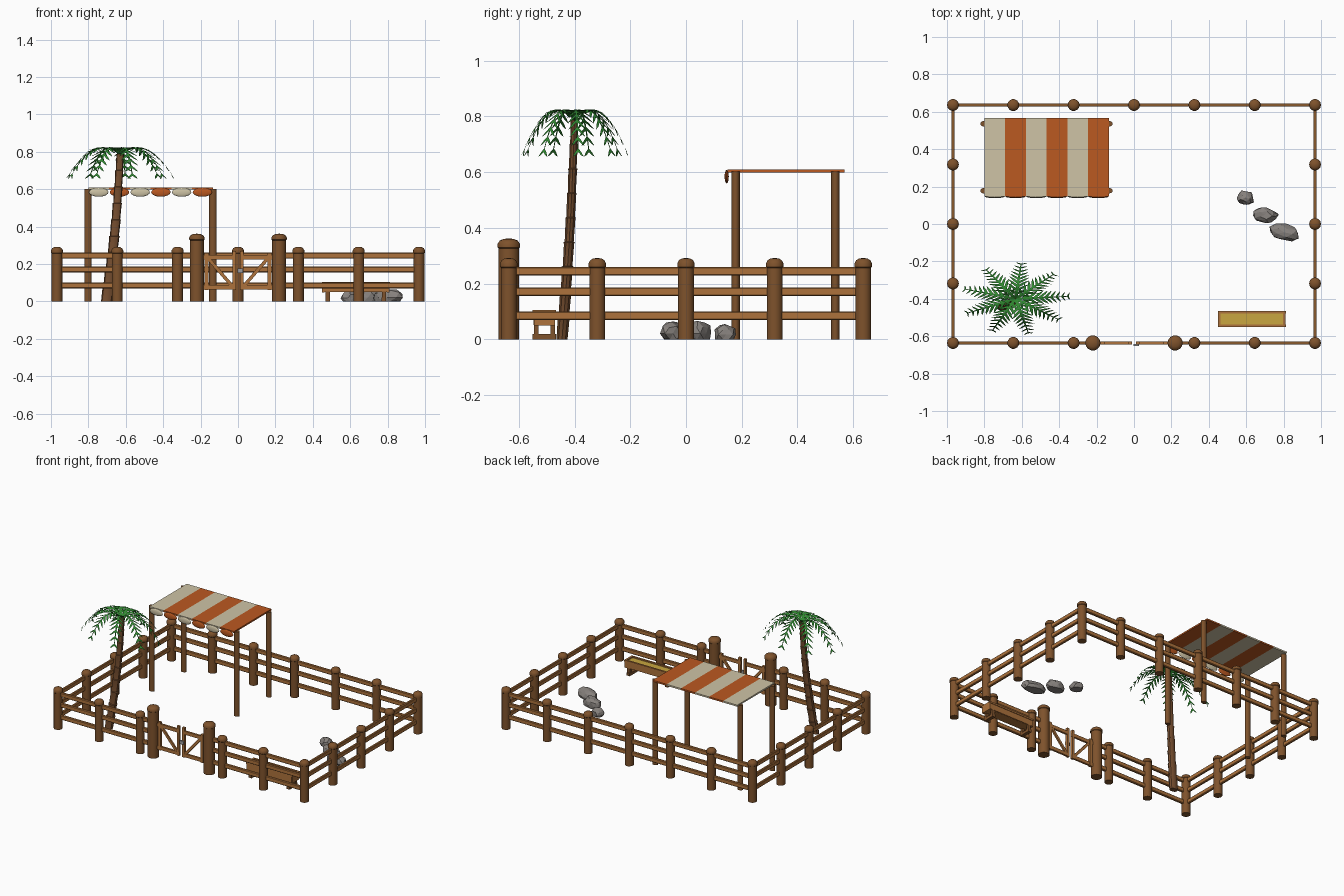
import bpy, bmesh, math, random
from mathutils import Vector, Matrix, noise

if "Cube" in bpy.data.objects:
    bpy.data.objects.remove(bpy.data.objects["Cube"])


def material(name, r, g, b):
    m = bpy.data.materials.new(name)
    m.diffuse_color = (r, g, b, 1)
    m.use_nodes = True
    m.node_tree.nodes["Principled BSDF"].inputs["Base Color"].default_value = m.diffuse_color
    return m


POST = material("post brown", 0.21, 0.085, 0.025)
RAIL = material("rail tan", 0.42, 0.17, 0.045)
TRUNK = material("trunk brown", 0.19, 0.08, 0.03)
LEAF = material("leaf green", 0.03, 0.25, 0.03)
ORANGE = material("cloth orange", 0.50, 0.10, 0.015)
CREAM = material("cloth cream", 0.62, 0.55, 0.38)
HAY = material("hay yellow", 0.58, 0.38, 0.05)
STONE = material("stone grey", 0.24, 0.22, 0.205)
METAL = material("latch grey", 0.33, 0.33, 0.34)


def add(name, verts, faces, mat, smooth=None):
    me = bpy.data.meshes.new(name)
    me.from_pydata([tuple(v) for v in verts], [], faces)
    me.materials.append(mat)
    if smooth:
        me.polygons.foreach_set("use_smooth", [True] * len(me.polygons))
        me.set_sharp_from_angle(angle=math.radians(smooth))
    ob = bpy.data.objects.new(name, me)
    bpy.context.collection.objects.link(ob)
    return ob


def tube(name, rings, mat, n=14, smooth=40):
    """Closed skin over rings of (centre, x radius, y radius)."""
    verts, faces = [], []
    for c, rx, ry in rings:
        for i in range(n):
            a = 2 * math.pi * i / n
            verts.append((c[0] + rx * math.cos(a), c[1] + ry * math.sin(a), c[2]))
    for k in range(len(rings) - 1):
        for i in range(n):
            j = (i + 1) % n
            faces.append((k * n + i, k * n + j, k * n + n + j, k * n + n + i))
    faces.append(tuple(reversed(range(n))))
    faces.append(tuple(range((len(rings) - 1) * n, len(rings) * n)))
    return add(name, verts, faces, mat, smooth)


def box(name, centre, size, mat, rot=None, bevel=0.0):
    bm = bmesh.new()
    bmesh.ops.create_cube(bm, size=1, matrix=Matrix.Diagonal((*size, 1)))
    if bevel:
        bmesh.ops.bevel(bm, geom=bm.edges[:], offset=bevel, segments=1, affect='EDGES')
    if rot:
        bmesh.ops.rotate(bm, verts=bm.verts, matrix=rot)
    bmesh.ops.translate(bm, verts=bm.verts, vec=centre)
    me = bpy.data.meshes.new(name)
    bm.to_mesh(me)
    bm.free()
    me.materials.append(mat)
    ob = bpy.data.objects.new(name, me)
    bpy.context.collection.objects.link(ob)
    return ob


# Fence posts with a domed, slightly wider cap
def post(name, x, y, r, h):
    prof = [(r, 0), (r, h - 0.035), (r * 1.1, h - 0.032), (r * 1.1, h - 0.019),
            (r * 0.9, h - 0.008), (r * 0.55, h - 0.002), (r * 0.1, h)]
    tube(name, [((x, y, z), q, q) for q, z in prof], POST)


X, Y = 0.968, 0.636
for i in range(7):
    x = (i - 3) * X / 3
    post("back_post", x, Y, 0.029, 0.292)
    if i != 3:
        post("front_post", x, -Y, 0.029, 0.292)
for s in (-1, 1):
    for y in (-Y / 2, 0, Y / 2):
        post("side_post", s * X, y, 0.029, 0.292)
    post("gate_post", s * 0.22, -Y, 0.037, 0.362)

# Three rails on every side, open at the gate
for z in (0.085, 0.171, 0.245):
    box("back_rail", (0, Y, z), (2 * X, 0.018, 0.031), RAIL, bevel=0.004)
    for s in (-1, 1):
        box("side_rail", (s * X, 0, z), (0.018, 2 * Y, 0.031), RAIL, bevel=0.004)
        box("front_rail", (s * (X + 0.22) / 2, -Y, z), (X - 0.22, 0.018, 0.031), RAIL, bevel=0.004)

# Double gate with diagonal braces
for s in (-1, 1):
    box("gate_outer_stile", (s * 0.168, -Y, 0.16), (0.02, 0.017, 0.2), RAIL)
    box("gate_inner_stile", (s * 0.021, -Y, 0.165), (0.018, 0.017, 0.21), RAIL)
    for z in (0.075, 0.235):
        box("gate_rail", (s * 0.105, -Y, z), (0.19, 0.014, 0.024), RAIL)
    ang = math.atan2(0.15, 0.13)
    box("gate_brace", (s * 0.094, -Y, 0.155), (0.2, 0.012, 0.018), RAIL,
        Matrix.Rotation(-s * ang, 3, 'Y'))
box("gate_latch", (0.012, -Y - 0.011, 0.165), (0.032, 0.012, 0.024), METAL)

# Striped canopy on four poles, with a scalloped front edge
for x in (-0.802, -0.134):
    for y in (0.178, 0.536):
        tube("canopy_pole", [((x, y, 0), 0.02, 0.015), ((x, y, 0.602), 0.02, 0.015)], POST, 12)
W = 0.665 / 6
for i in range(6):
    x = -0.8 + W * (i + 0.5)
    mat = ORANGE if i % 2 else CREAM
    box("canopy_stripe", (x, 0.358, 0.604), (W, 0.42, 0.011), mat)
    rings = []
    for k in range(9):
        a = math.pi * (k / 8 - 0.5) * 0.96
        rings.append(((x, 0.146, 0.584 + 0.024 * math.sin(a)),
                      0.052 * math.cos(a), 0.0075 * math.cos(a)))
    tube("canopy_scallop", rings, mat, 16, 60)

# Leaning palm trunk of flared segments
SX = 1.5
base, top = Vector((-0.703, -0.445, 0)), Vector((-0.63, -0.4, 0.79))


def trunk_at(t):
    p = base.lerp(top, t)
    bend = 0.01 * math.sin(math.pi * t)
    return p + Vector((bend, bend * 0.6, 0))


rings, N = [], 9
for k in range(N):
    r0 = 0.022 - 0.009 * k / N
    rings.append((trunk_at(k / N), r0 * 1.4 * 0.95, r0 * 0.95))
    rings.append((trunk_at((k + 0.9) / N), r0 * 1.4 * 1.02, r0 * 1.02))
    rings.append((trunk_at((k + 0.97) / N), r0 * 1.4 * 1.12, r0 * 1.12))
tube("palm_trunk", rings, TRUNK, 10, 30)

# Drooping feathered fronds, wider along x than y
verts, faces = [], []


def spine(t):
    return Vector((0.19 * t, 0, 0.785 + 0.235 * t - 0.35 * t * t))


def blade(pts, a):
    k = len(verts)
    c, s = math.cos(a), math.sin(a)
    for p in pts:
        verts.append((-0.633 + SX * (p.x * c - p.y * s), -0.4 + p.x * s + p.y * c, p.z))
    faces.append(tuple(range(k, len(verts))))


FRONDS, LEAFLETS = 9, 9
for f in range(FRONDS):
    a = 2 * math.pi * (f + 0.1) / FRONDS
    for k in range(10):   # midrib strip
        p, q = spine(k / 10), spine((k + 1) / 10)
        w0, w1 = 0.007 * (1 - 0.08 * k), 0.007 * (0.92 - 0.08 * k)
        blade([p + Vector((0, -w0, 0)), q + Vector((0, -w1, 0)),
               q + Vector((0, w1, 0)), p + Vector((0, w0, 0))], a)
    for k in range(LEAFLETS):
        t = 0.14 + 0.84 * k / (LEAFLETS - 1)
        p, tan = spine(t), (spine(t + 0.01) - spine(t)).normalized()
        length = 0.03 + 0.026 * math.sin(math.pi * min(1, t * 0.9 + 0.1))
        for s in (-1, 1):
            d = (tan * 0.75 + Vector((0, s * 0.8, -0.25))).normalized() * length
            w = tan * 0.0075
            blade([p - w, p + d * 0.55 - w * 0.9, p + d, p + d * 0.55 + w * 0.9, p + w], a)
add("palm_fronds", verts, faces, LEAF)

# Feeding trough filled with hay, on two cross feet
cx, cy = 0.63, -0.508
for s in (-1, 1):
    box("trough_side", (cx, cy + s * 0.034, 0.077), (0.35, 0.009, 0.05), RAIL)
    box("trough_end", (cx + s * 0.174, cy, 0.077), (0.014, 0.076, 0.056), RAIL)
    box("trough_rim", (cx, cy + s * 0.036, 0.099), (0.364, 0.013, 0.012), RAIL)
    box("trough_foot", (cx + s * 0.15, cy, 0.01), (0.024, 0.085, 0.02), POST)
    for q in (-1, 1):
        box("trough_leg", (cx + s * 0.15, cy + q * 0.03, 0.03), (0.022, 0.016, 0.05), POST)
box("trough_floor", (cx, cy, 0.055), (0.345, 0.066, 0.008), RAIL)
box("hay", (cx, cy, 0.08), (0.335, 0.06, 0.034), HAY)

# Three faceted rocks
random.seed(4)
for x, y, rx, ry, h, turn in ((0.595, 0.14, 0.05, 0.037, 0.055, -0.2),
                              (0.70, 0.048, 0.073, 0.042, 0.066, -0.15),
                              (0.803, -0.045, 0.083, 0.049, 0.064, -0.2)):
    bm = bmesh.new()
    bmesh.ops.create_icosphere(bm, subdivisions=2, radius=1)
    seed = Vector((random.random(), random.random(), random.random())) * 20
    for v in bm.verts:
        v.co *= 1 + 0.28 * noise.noise(v.co * 1.4 + seed)
        v.co.z = max(v.co.z, -0.45)
    zt = max(v.co.z for v in bm.verts)
    mx = max(abs(v.co.x) for v in bm.verts)
    my = max(abs(v.co.y) for v in bm.verts)
    for v in bm.verts:
        v.co = Vector((v.co.x / mx * rx, v.co.y / my * ry, (v.co.z + 0.45) / (zt + 0.45) * h))
    bmesh.ops.rotate(bm, verts=bm.verts, matrix=Matrix.Rotation(turn, 3, 'Z'))
    bmesh.ops.translate(bm, verts=bm.verts, vec=(x, y, 0))
    me = bpy.data.meshes.new("rock")
    bm.to_mesh(me)
    bm.free()
    me.materials.append(STONE)
    bpy.context.collection.objects.link(bpy.data.objects.new("rock", me))
